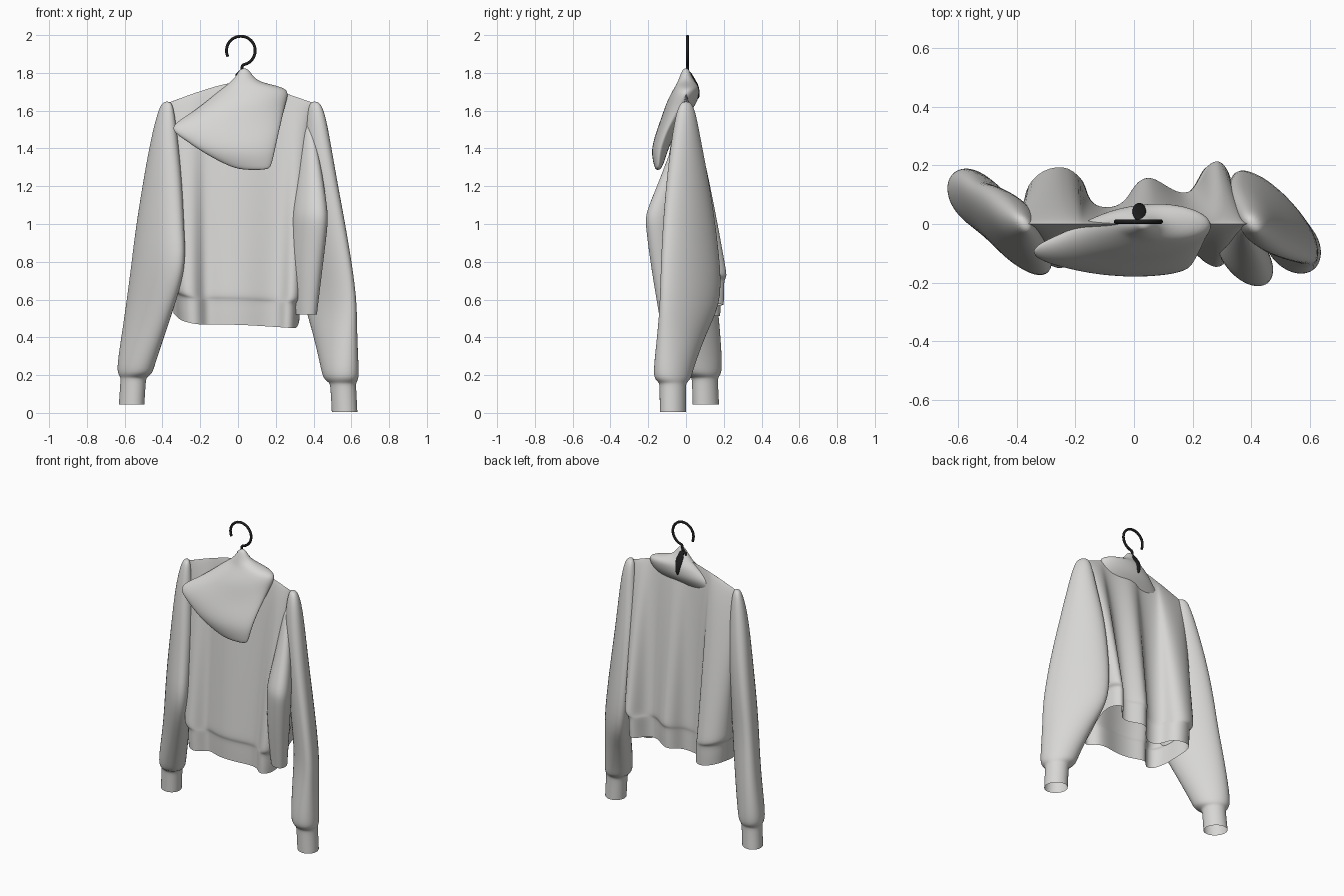
import bpy, bmesh, math

cube = bpy.data.objects.get("Cube")
if cube:
    bpy.data.objects.remove(cube, do_unlink=True)


def material(name, color):
    mat = bpy.data.materials.new(name)
    mat.use_nodes = True
    mat.diffuse_color = color
    mat.node_tree.nodes["Principled BSDF"].inputs["Base Color"].default_value = color
    return mat


fabric = material("light grey fabric", (0.68, 0.675, 0.66, 1))
black = material("black hanger", (0.012, 0.012, 0.012, 1))


def loft(name, rings, mat, cap_start=False, cap_end=False):
    """Skin a list of closed rings of points and smooth the result."""
    bm = bmesh.new()
    rows = [[bm.verts.new(p) for p in ring] for ring in rings]
    count = len(rows[0])
    for upper, lower in zip(rows, rows[1:]):
        for i in range(count):
            j = (i + 1) % count
            bm.faces.new((upper[i], upper[j], lower[j], lower[i]))
    if cap_start:
        bm.faces.new(rows[0])
    if cap_end:
        bm.faces.new(rows[-1])
    bmesh.ops.recalc_face_normals(bm, faces=bm.faces)
    mesh = bpy.data.meshes.new(name)
    bm.to_mesh(mesh)
    bm.free()
    mesh.materials.append(mat)
    mesh.polygons.foreach_set("use_smooth", [True] * len(mesh.polygons))
    obj = bpy.data.objects.new(name, mesh)
    bpy.context.collection.objects.link(obj)
    sub = obj.modifiers.new("smooth", 'SUBSURF')
    sub.levels = sub.render_levels = 2
    return obj


def oval(z, cx, cy, a, b, turn=-50, count=16):
    """Horizontal oval ring with its long axis turned about z."""
    c, s = math.cos(math.radians(turn)), math.sin(math.radians(turn))
    ring = []
    for i in range(count):
        ang = math.tau * i / count
        u, v = a * math.cos(ang), b * math.sin(ang)
        ring.append((cx + u * c - v * s, cy + u * s + v * c, z))
    return ring


def tube(name, points, radius, mat):
    curve = bpy.data.curves.new(name, 'CURVE')
    curve.dimensions = '3D'
    curve.bevel_depth = radius
    curve.bevel_resolution = 3
    curve.use_fill_caps = True
    spline = curve.splines.new('POLY')
    spline.points.add(len(points) - 1)
    for sp, p in zip(spline.points, points):
        sp.co = (*p, 1)
    curve.materials.append(mat)
    obj = bpy.data.objects.new(name, curve)
    bpy.context.collection.objects.link(obj)
    return obj


# Body: the shoulder line opens downward into a fluted hem
back = [(-.35, .03), (-.385, .09), (-.34, .18), (-.24, .21), (-.18, .16), (-.17, .08),
        (-.10, .05), (-.03, .07), (0, .14), (.05, .17), (.10, .14), (.16, .10),
        (.22, .12), (.25, .20), (.29, .23), (.33, .18), (.34, .09), (.36, .02)]
front = [(.34, -.06), (.32, -.14), (.27, -.16), (.23, -.10), (.15, -.10), (.05, -.13),
         (-.07, -.13), (-.15, -.09), (-.19, -.10), (-.23, -.16), (-.30, -.15), (-.34, -.06)]
outline = back + front
shoulder = [(-.40, 1.63), (-.24, 1.69), (-.05, 1.75), (.08, 1.75), (.20, 1.71), (.43, 1.63)]


def shoulder_z(x):
    for (x0, z0), (x1, z1) in zip(shoulder, shoulder[1:]):
        if x <= x1:
            return z0 + (z1 - z0) * max(0, (x - x0) / (x1 - x0))
    return shoulder[-1][1]


def hem_shift(x, y):
    """The hem rides up at the back and the right side, and dips front left."""
    rise = min(1, max(0, y) / 0.08) * (0.07 + 0.12 * x)
    return rise + 0.4 * max(0, -x - 0.27) - 0.06 * max(0, x) * (y < 0)


def body_ring(t):
    ring = []
    for x, y in outline:
        top_x = 1.08 * x + 0.01
        top_z = shoulder_z(top_x)
        waist = 0.62 + hem_shift(x, y)
        ring.append((top_x + (x - top_x) * t, y * t ** 0.75, top_z + (waist - top_z) * t))
    return ring


def band_ring(z, scale):
    return [(x * scale, y * scale, z + hem_shift(x, y)) for x, y in outline]


body_rows = [body_ring(t) for t in (0, .02, .08, .2, .4, .6, .8, .94, 1)]
band_rows = [band_ring(z, s) for z, s in ((.605, .95), (.59, .93), (.53, .93), (.475, .92), (.468, .92))]
loft("body", body_rows + band_rows, fabric)

# Sleeves with ribbed cuffs: height, centre x, centre y, half length, half width
right_rings = [(1.65, -.375, 0, .025, .015), (1.61, -.38, 0, .05, .035), (1.45, -.39, 0, .09, .06),
               (1.2, -.40, 0, .145, .075), (.95, -.415, -.01, .185, .08), (.76, -.42, -.025, .215, .08),
               (.5, -.48, .04, .17, .08), (.26, -.54, .085, .125, .085), (.205, -.545, .09, .11, .08),
               (.19, -.553, .10, .077, .066), (.17, -.555, .10, .074, .064), (.05, -.563, .105, .076, .064),
               (.045, -.563, .105, .076, .064)]
left_rings = [(1.65, .405, 0, .025, .015), (1.61, .41, 0, .055, .04), (1.45, .415, 0, .09, .06),
              (1.2, .425, .01, .145, .07), (.9, .455, .02, .19, .075), (.6, .485, .03, .215, .075),
              (.45, .51, -.015, .165, .08), (.23, .54, -.068, .12, .088), (.18, .545, -.07, .11, .084),
              (.16, .555, -.07, .077, .068), (.14, .557, -.07, .074, .066), (.015, .564, -.07, .074, .066),
              (.005, .564, -.07, .074, .066)]
for name, rings in (("right_sleeve", right_rings), ("left_sleeve", left_rings)):
    loft(name, [oval(*r) for r in rings], fabric, cap_start=True)

# Bunched cloth under the left arm
fold_rings = [(1.55, .37, 0, .03, .02), (1.25, .38, -.055, .09, .055), (1.06, .38, -.11, .125, .075),
              (1.0, .38, -.11, .125, .075), (.78, .36, -.09, .115, .07), (.52, .355, -.075, .08, .05)]
loft("left_underarm_fold", [oval(*r) for r in fold_rings], fabric, cap_start=True)

# Hood draped forward: height, left x, right x, front y, back y
hood_rows = [(1.825, .015, .05, -.015, .015), (1.79, -.005, .075, -.03, .025), (1.75, -.04, .11, -.045, .05),
             (1.725, -.075, .25, -.06, .07), (1.69, -.12, .27, -.08, .07), (1.64, -.18, .255, -.105, .06),
             (1.58, -.26, .24, -.125, .01), (1.51, -.38, .225, -.15, -.04), (1.45, -.29, .21, -.17, -.07),
             (1.38, -.19, .195, -.185, -.10), (1.31, -.06, .178, -.17, -.12), (1.285, .02, .16, -.16, -.14)]
hood_rings = [oval(z, (x0 + x1) / 2, (y0 + y1) / 2, (x1 - x0) / 2, (y1 - y0) / 2, turn=0, count=24)
              for z, x0, x1, y0, y1 in hood_rows]
loft("hood", hood_rings, fabric, cap_start=True, cap_end=True)

# Hanger hook, the neck seen in the collar gap, and the arms inside the shoulders
hook = []
for i in range(33):
    ang = math.radians(205 - 285 * i / 32)
    hook.append((0.015 + 0.076 * math.cos(ang), 0.008, 1.918 + 0.076 * math.sin(ang)))
hook += [(.022, .008, 1.835), (.02, .008, 1.815), (-.005, .008, 1.79), (-.005, .008, 1.74)]
tube("hanger_hook", hook, 0.008, black)

neck_rows = [oval(z, .018, y, w, .01, turn=0)
             for z, y, w in ((1.81, .014, .012), (1.77, .035, .026), (1.73, .062, .022), (1.66, .064, .008))]
loft("hanger_neck", neck_rows, black, cap_start=True, cap_end=True)
tube("hanger_arms", [(-.34, 0, 1.55), (.01, 0, 1.67), (.37, 0, 1.55)], 0.006, black)
